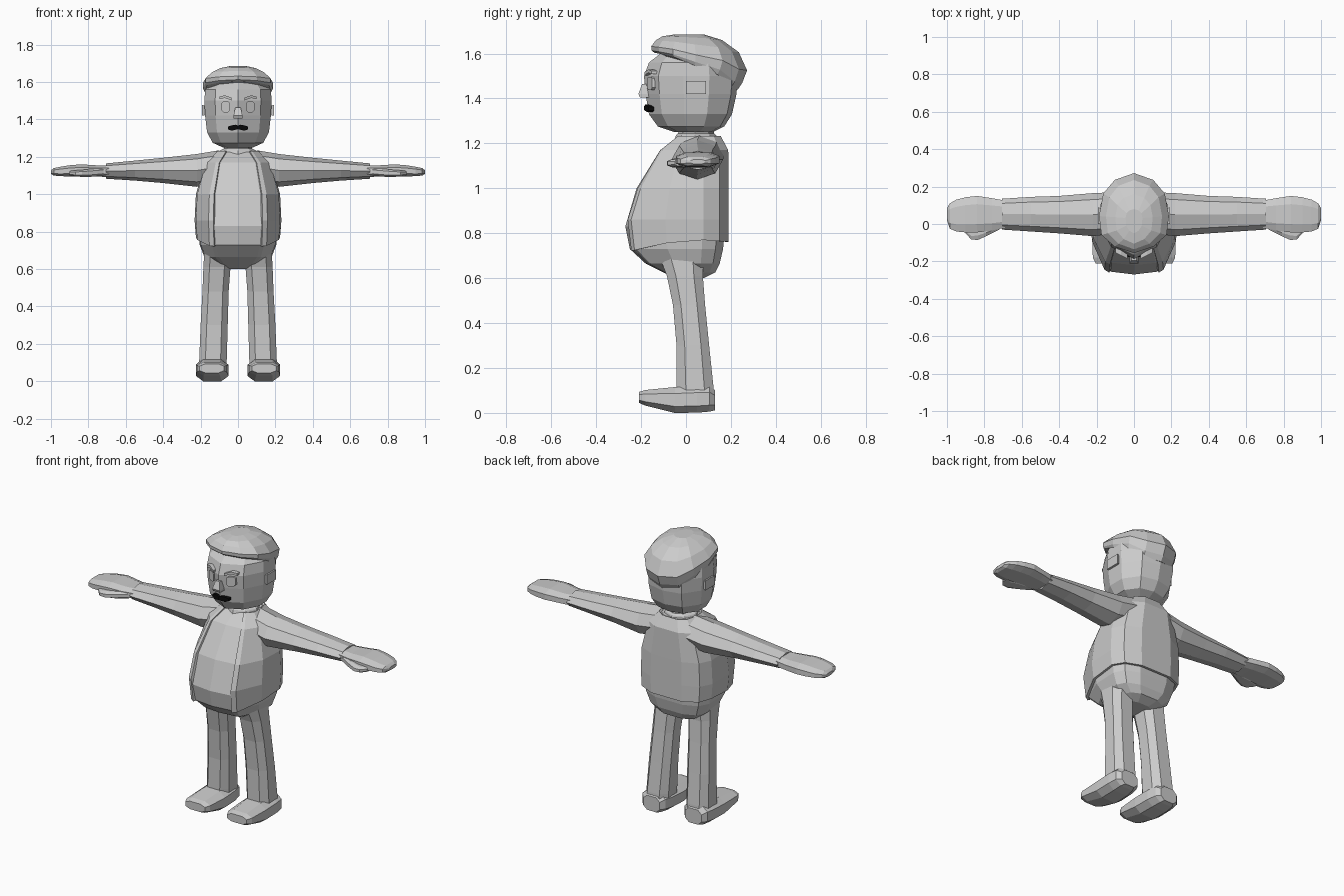
import bpy, bmesh

def material(name, v):
    m = bpy.data.materials.new(name)
    m.diffuse_color = (v, v, v, 1)
    return m

GREY = material("clay grey", 0.6)
BLACK = material("black", 0.003)

def full(half):
    """Complete a half outline (front to back, x >= 0) by mirroring it."""
    return half + [(-x, y) for x, y in reversed(half) if x > 0]

ROUND = full([(0, -1), (.7, -.7), (1, 0), (.7, .7), (0, 1)])
BOXY = full([(.55, -1), (1, -.5), (1, .5), (.55, 1)])
SQUARE = full([(1, -1), (1, 1)])
TORSO = full([(0, -1), (.57, -.95), (.68, -.9), (.97, -.4), (1, .3), (.85, .75), (.45, 1), (0, 1)])
HEAD = full([(0, -1), (.68, -.69), (1, -.15), (1, .4), (.62, .88), (0, 1)])
HAIR = full([(0, -1), (.55, -.82), (.93, -.48), (1, .05), (.88, .55), (.55, .85), (0, 1)])

def ring(tmpl, u0, u1, v0, v1, mid=None):
    """Fit an outline to the given extents; mid is where it is widest in v."""
    mid = (v0 + v1) / 2 if mid is None else mid
    uc, ur = (u0 + u1) / 2, (u1 - u0) / 2
    return [(uc + a * ur, mid + b * ((mid - v0) if b < 0 else (v1 - mid))) for a, b in tmpl]

def loft(name, rings, mat=GREY, skip=(), caps=True):
    """Skin a stack of 3D rings; skip leaves out columns of faces."""
    bm = bmesh.new()
    vs = [[bm.verts.new(p) for p in r] for r in rings]
    n = len(vs[0])
    for a, b in zip(vs, vs[1:]):
        for i in range(n):
            if i not in skip:
                j = (i + 1) % n
                bm.faces.new((a[i], a[j], b[j], b[i]))
    if caps:
        bm.faces.new(vs[0])
        bm.faces.new(vs[-1])
    loose = [v for v in bm.verts if not v.link_faces]
    bmesh.ops.delete(bm, geom=loose, context='VERTS')
    bmesh.ops.recalc_face_normals(bm, faces=bm.faces)
    me = bpy.data.meshes.new(name)
    bm.to_mesh(me)
    bm.free()
    me.materials.append(mat)
    ob = bpy.data.objects.new(name, me)
    bpy.context.collection.objects.link(ob)
    return ob

def stack_z(tmpl, rows, mid):
    """Rings from rows of (z, front y, back y, half width)."""
    return [[(x, y, z) for x, y in ring(tmpl, -w, w, f, b, mid)] for z, f, b, w in rows]

def stack_x(tmpl, rows, s):
    """Rings from rows of (x, y0, y1, z0, z1) on side s."""
    return [[(s * x, y, z) for y, z in ring(tmpl, *r)] for x, *r in rows]

# Shirt and trouser seat
loft("torso", stack_z(TORSO, [
    (.60, -.05, .08, .08), (.625, -.10, .13, .13), (.665, -.18, .15, .18),
    (.73, -.25, .165, .205), (.83, -.27, .175, .215), (1.0, -.22, .175, .205),
    (1.17, -.115, .175, .16), (1.225, -.035, .14, .10)], .03))

# Open jacket, its hem dipping towards the front
jacket_rings = stack_z(TORSO, [
    (.775, -.258, .19, .225), (.86, -.275, .19, .232), (1.0, -.228, .19, .225),
    (1.17, -.122, .188, .175), (1.232, -.04, .155, .11)], .03)
jacket_rings[0] = [(x, y, z + .22 * min(0, y) - .07 * max(0, y)) for x, y, z in jacket_rings[0]]
last = len(TORSO) - 1
jacket = loft("jacket", jacket_rings, skip=(0, last), caps=False)
sol = jacket.modifiers.new("cloth", 'SOLIDIFY')
sol.thickness = .015
sol.offset = -1

# Neck with collar
loft("neck", stack_z(ROUND, [
    (1.19, -.06, .15, .12), (1.235, -.045, .135, .095),
    (1.245, -.035, .125, .075), (1.29, -.03, .12, .07)], .04))

# Head
loft("head", stack_z(HEAD, [
    (1.25, -.05, .12, .08), (1.275, -.125, .17, .135), (1.33, -.165, .205, .165),
    (1.42, -.18, .225, .176), (1.50, -.187, .23, .18), (1.56, -.165, .22, .175),
    (1.61, -.10, .17, .13)], .02))

# Hair cap with a lower edge that falls towards the nape
EDGE = [(-.15, 1.605), (-.06, 1.588), (.02, 1.55), (.12, 1.53), (.19, 1.45), (.26, 1.43)]

def hairline(y):
    y = max(EDGE[0][0], min(EDGE[-1][0], y))
    for (a, za), (b, zb) in zip(EDGE, EDGE[1:]):
        if y <= b:
            return za + (zb - za) * (y - a) / (b - a)

base = ring(HAIR, -.18, .18, -.14, .23, .03)
hair_rings = []
for t, f, b, w in [(0, -.14, .23, .178), (.12, -.153, .25, .186), (.35, -.155, .272, .187),
                   (.68, -.135, .235, .15), (.9, -.105, .16, .10), (1, -.05, .08, .045)]:
    pts = ring(HAIR, -w, w, f, b, .03)
    hair_rings.append([(x, y, hairline(by) * (1 - t) + 1.685 * t)
                       for (x, y), (_, by) in zip(pts, base)])
loft("hair", hair_rings)

# Nose and moustache
loft("nose", stack_z(SQUARE, [(1.405, -.205, -.15, .024), (1.42, -.212, -.15, .024),
                              (1.465, -.195, -.15, .014)], -.17))
loft("moustache", [[(x, y + .35 * abs(x), z) for y, z in ring(SQUARE, -.186, -.16, z0, z1)]
                   for x, z0, z1 in [(-.053, 1.347, 1.362), (-.035, 1.34, 1.368), (-.012, 1.345, 1.372),
                                     (0, 1.348, 1.366), (.012, 1.345, 1.372), (.035, 1.34, 1.368),
                                     (.053, 1.347, 1.362)]], BLACK)

for s, side in ((1, "left"), (-1, "right")):
    # Eyes and brows lie along the slanted face
    loft("eye_" + side, [[(s * x, y + .5 * x, z) for y, z in ring(SQUARE, -.195, -.17, z0, z1)]
                         for x, z0, z1 in [(.043, 1.448, 1.488), (.053, 1.438, 1.496),
                                           (.078, 1.438, 1.496), (.088, 1.448, 1.488)]])
    loft("brow_" + side, [[(s * x, y + .5 * x, z) for y, z in ring(SQUARE, -.203, -.16, z0, z0 + .014)]
                          for x, z0 in [(.035, 1.502), (.07, 1.515), (.1, 1.508)]])
    # Ear
    loft("ear_" + side, stack_x(SQUARE, [(.165, .01, .08, 1.425, 1.47), (.193, 0, .09, 1.42, 1.478)], s))
    # Sleeve, hand and thumb
    loft("sleeve_" + side, stack_x(ROUND, [
        (.10, -.05, .17, 1.06, 1.235), (.22, -.065, .165, 1.04, 1.215), (.40, -.05, .15, 1.06, 1.195),
        (.55, -.04, .145, 1.073, 1.18), (.705, -.03, .135, 1.083, 1.165)], s))
    loft("hand_" + side, stack_x(BOXY, [
        (.69, -.02, .125, 1.092, 1.155), (.76, -.035, .138, 1.095, 1.155), (.84, -.045, .15, 1.095, 1.16),
        (.90, -.045, .143, 1.095, 1.155), (.95, -.04, .13, 1.097, 1.147), (.985, -.025, .11, 1.10, 1.14),
        (1.0, .02, .085, 1.108, 1.128)], s))
    loft("thumb_" + side, stack_x(BOXY, [
        (.72, -.03, .02, 1.10, 1.14), (.79, -.065, .02, 1.093, 1.135), (.835, -.085, .02, 1.093, 1.13),
        (.87, -.083, 0, 1.095, 1.128), (.90, -.05, 0, 1.10, 1.125)], s))
    # Trouser leg
    loft("leg_" + side, [[(s * x, y, z) for x, y in ring(BOXY, *r)] for z, *r in [
        (.70, .03, .18, -.12, .08), (.61, .04, .185, -.085, .075), (.48, .05, .19, -.058, .085),
        (.30, .055, .2, -.042, .103), (.12, .06, .207, -.042, .122), (.06, .062, .21, -.04, .125)]])
    # Shoe
    loft("shoe_" + side, [[(s * x, y, z) for x, z in ring(BOXY, *r)] for y, *r in [
        (-.21, .075, .205, .045, .093), (-.18, .06, .22, .032, .102), (-.05, .05, .225, 0, .115),
        (.05, .053, .225, .001, .12), (.105, .065, .218, .006, .12), (.13, .085, .195, .012, .10)]])
